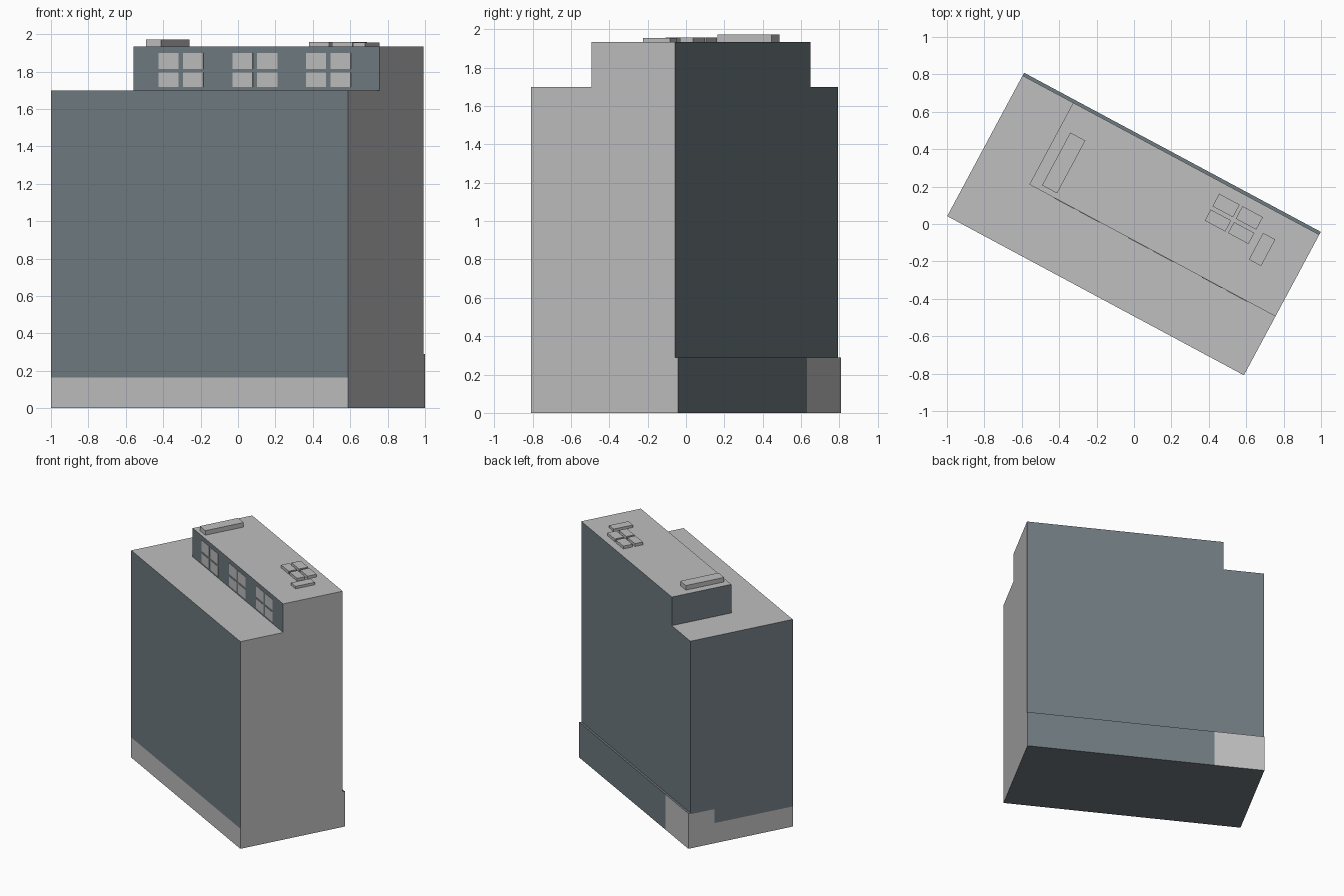
import bpy
import bmesh
import math
from mathutils import Matrix, Vector

cube = bpy.data.objects.get("Cube")
if cube:
    bpy.data.objects.remove(cube, do_unlink=True)

# The building is laid out square to its own axes, then turned on the site
TURN = Matrix.Rotation(math.radians(-28.2), 4, 'Z')
END, FRONT, BACK, WALL = 0.9, -0.435, 0.435, 0.418
EAVES, ROOF = 1.70, 1.935
PENT_LEFT, PENT_FRONT = -0.593, -0.078
PLINTH, STEP, STEP_Y = 0.165, 0.28, 0.217


def material(name, colour):
    m = bpy.data.materials.new(name)
    m.use_nodes = True
    m.diffuse_color = colour
    m.node_tree.nodes["Principled BSDF"].inputs["Base Color"].default_value = colour
    return m


GREY = material("light grey", (0.52, 0.52, 0.52, 1))
BLUE = material("slate blue", (0.16, 0.197, 0.215, 1))


def box(bm, x, y, z):
    size = Matrix.Diagonal((x[1] - x[0], y[1] - y[0], z[1] - z[0], 1))
    mid = Matrix.Translation(((x[0] + x[1]) / 2, (y[0] + y[1]) / 2, (z[0] + z[1]) / 2))
    bmesh.ops.create_cube(bm, size=1, matrix=mid @ size)


def cut(bm, point, normal):
    geom = bm.verts[:] + bm.edges[:] + bm.faces[:]
    bmesh.ops.bisect_plane(bm, geom=geom, plane_co=point, plane_no=normal)


def finish(bm, name, is_blue=None):
    """Colour the faces by a rule, turn the part and link it."""
    bmesh.ops.recalc_face_normals(bm, faces=bm.faces[:])
    for f in bm.faces:
        if is_blue and is_blue(f.normal, f.calc_center_median()):
            f.material_index = 1
    bm.transform(TURN)
    mesh = bpy.data.meshes.new(name)
    bm.to_mesh(mesh)
    bm.free()
    mesh.materials.append(GREY)
    mesh.materials.append(BLUE)
    obj = bpy.data.objects.new(name, mesh)
    bpy.context.collection.objects.link(obj)


# Main block with the set-back top storey raised from its roof
bm = bmesh.new()
box(bm, (-END, END), (FRONT, WALL), (0, EAVES))
for z in (PLINTH, STEP):
    cut(bm, (0, 0, z), (0, 0, 1))
for y in (PENT_FRONT, STEP_Y):
    cut(bm, (0, y, 0), (0, 1, 0))
cut(bm, (PENT_LEFT, 0, 0), (1, 0, 0))
bm.normal_update()
top = []
for f in bm.faces:
    c = f.calc_center_median()
    if f.normal.z > 0.5 and c.x > PENT_LEFT and c.y > PENT_FRONT:
        top.append(f)
raised = bmesh.ops.extrude_face_region(bm, geom=top)["geom"]
verts = [v for v in raised if isinstance(v, bmesh.types.BMVert)]
bmesh.ops.translate(bm, verts=verts, vec=Vector((0, 0, ROOF - EAVES)))


def block_rule(n, c):
    if n.z > 0.5 or n.x > 0.5:
        return False
    if n.y < -0.5:
        return c.z > PLINTH
    if n.x < -0.5:
        return c.z > (STEP if c.y > STEP_Y else PLINTH)
    return True


finish(bm, "main_block", block_rule)

# Shallow projecting base along the back wall
bm = bmesh.new()
box(bm, (-END, END), (WALL, BACK), (0, 0.29))
cut(bm, (-0.522, 0, 0), (1, 0, 0))
finish(bm, "back_base", lambda n, c: abs(n.x) < 0.5 and (c.x > -0.522 or abs(n.z) > 0.5))

# Three four-pane windows on the top storey
for i, left in enumerate((-0.44, 0.01, 0.455)):
    bm = bmesh.new()
    for x in (left, left + 0.15):
        for z in ((1.717, 1.795), (1.813, 1.9)):
            box(bm, (x, x + 0.122), (PENT_FRONT - 0.003, PENT_FRONT), z)
    finish(bm, f"window_{i + 1}")

# Rooftop units
units = [("long_roof_unit", (-0.531, -0.44), (-0.05, 0.27), 0.037),
         ("side_roof_unit", (0.631, 0.705), (0.123, 0.284), 0.02)]
for x in ((0.325, 0.449), (0.466, 0.59)):
    for y in ((0.195, 0.262), (0.282, 0.358)):
        units.append(("small_roof_unit", x, y, 0.023))
for name, x, y, height in units:
    bm = bmesh.new()
    box(bm, x, y, (ROOF, ROOF + height))
    finish(bm, name)
